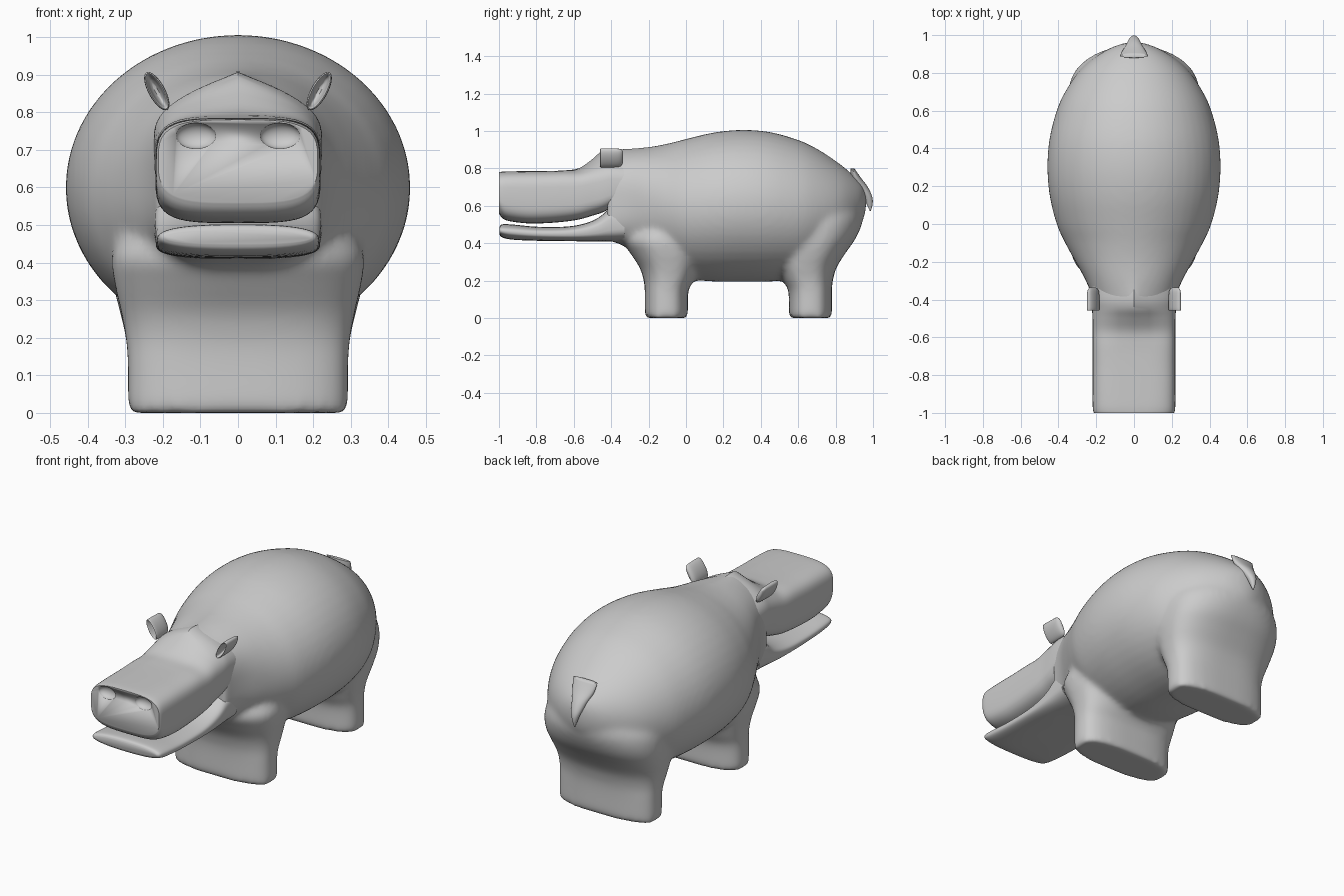
import bpy, bmesh, math
from mathutils import Matrix, Vector


def smooth_rows(rows, steps):
    """Catmull-Rom interpolation of section rows."""
    out = []
    for i in range(len(rows) - 1):
        a, b, c, d = (rows[max(0, min(len(rows) - 1, i + k))] for k in (-1, 0, 1, 2))
        for s in range(steps):
            t = s / steps
            out.append([0.5 * (2 * q + (r - p) * t + (2 * p - 5 * q + 4 * r - u) * t * t
                               + (3 * q - p - 3 * r + u) * t ** 3)
                        for p, q, r, u in zip(a, b, c, d)])
    return out + [list(rows[-1])]


def loft(bm, rows, axis='y', steps=4, count=48):
    """Rows: position, half width, low, high, squareness, ridge height."""
    rings = []
    for t, w, lo, hi, n, ridge in smooth_rows(rows, steps):
        w = max(w, 0.002)
        mid, half = (lo + hi - ridge) / 2, (hi - ridge - lo) / 2
        ring = []
        for k in range(count):
            ang = 2 * math.pi * k / count
            c, s = math.cos(ang), math.sin(ang)
            x = w * math.copysign(abs(c) ** (2 / n), c)
            f = math.copysign(abs(s) ** (2 / n), s)
            v = mid + half * f + ridge * (1 - abs(x) / w) * max(0, f)
            ring.append(bm.verts.new((x, t, v) if axis == 'y' else (x, v, t)))
        rings.append(ring)
    for r0, r1 in zip(rings, rings[1:]):
        for k in range(count):
            j = (k + 1) % count
            bm.faces.new((r0[k], r0[j], r1[j], r1[k]))
    bm.faces.new(rings[0])
    bm.faces.new(rings[-1])


def finish(bm, name, angle=40):
    bmesh.ops.recalc_face_normals(bm, faces=bm.faces)
    me = bpy.data.meshes.new(name)
    bm.to_mesh(me)
    bm.free()
    ob = bpy.data.objects.new(name, me)
    bpy.context.collection.objects.link(ob)
    bpy.ops.object.select_all(action='DESELECT')
    ob.select_set(True)
    bpy.context.view_layer.objects.active = ob
    bpy.ops.object.shade_smooth_by_angle(angle=math.radians(angle))
    return ob


# Barrel body with neck, blended with the two full-width leg slabs
bm = bmesh.new()
loft(bm, [(-.42, .218, .41, .905, 3.6, .09), (-.38, .224, .405, .906, 3.4, .08),
          (-.3, .255, .37, .907, 2.7, .04), (-.2, .31, .31, .914, 2.2, .01),
          (-.1, .365, .25, .932, 2, 0), (0, .41, .21, .957, 2, 0),
          (.15, .447, .195, .992, 2, 0), (.3, .459, .193, 1.006, 2, 0),
          (.45, .448, .195, .994, 2, 0), (.6, .41, .21, .952, 2, 0),
          (.7, .365, .25, .905, 2, 0), (.8, .298, .32, .84, 2, 0),
          (.87, .225, .40, .785, 2, 0), (.93, .13, .49, .727, 2, 0),
          (.958, .05, .56, .68, 2, 0), (.964, .004, .61, .63, 2, 0)])
loft(bm, [(0, .285, -.213, .003, 2.8, 0), (.012, .293, -.22, .01, 2.8, 0),
          (.14, .294, -.22, .012, 2.8, 0), (.2, .299, -.226, .04, 2.7, 0),
          (.27, .312, -.248, .07, 2.6, 0), (.35, .33, -.30, .1, 2.4, 0),
          (.42, .335, -.34, .1, 2.2, 0), (.5, .3, -.3, .1, 2, 0)], 'z')
loft(bm, [(0, .285, .557, .773, 2.8, 0), (.012, .293, .55, .78, 2.8, 0),
          (.14, .294, .548, .78, 2.8, 0), (.2, .299, .52, .785, 2.7, 0),
          (.27, .315, .49, .805, 2.6, 0), (.35, .335, .47, .855, 2.5, 0),
          (.43, .345, .45, .91, 2.4, 0), (.52, .34, .45, .945, 2.1, 0),
          (.6, .3, .45, .94, 2, 0)], 'z')
body = finish(bm, "body_and_legs", 60)
rm = body.modifiers.new("Blend", 'REMESH')
rm.mode, rm.voxel_size, rm.use_smooth_shade = 'VOXEL', .014, True
sm = body.modifiers.new("Soften", 'SMOOTH')
sm.factor, sm.iterations = .5, 14

# Muzzle with upper lip and brow
bm = bmesh.new()
loft(bm, [(-1.0, .212, .56, .78, 3.4, 0), (-.985, .217, .537, .782, 3.6, 0),
          (-.95, .219, .519, .784, 3.8, 0), (-.85, .22, .506, .785, 4, 0),
          (-.75, .22, .507, .786, 4, 0), (-.65, .22, .515, .789, 4, 0),
          (-.57, .22, .527, .802, 4, .015), (-.5, .22, .547, .85, 4, .05),
          (-.45, .222, .563, .893, 4, .085), (-.4, .224, .585, .907, 4, .09),
          (-.33, .225, .6, .9, 3.4, .08)])
muzzle = finish(bm, "muzzle")

# Nostril hollows
bm = bmesh.new()
for side in (-1, 1):
    bmesh.ops.create_uvsphere(bm, u_segments=32, v_segments=20, radius=1,
                              matrix=Matrix.Translation((side * .112, -1.0, .737))
                              @ Matrix.Diagonal((.053, .03, .034, 1)))
cutter = finish(bm, "nostril_cutter")
cutter.hide_render = True
cutter.hide_set(True)
cut = muzzle.modifiers.new("Nostrils", 'BOOLEAN')
cut.operation, cut.object = 'DIFFERENCE', cutter

# Lower jaw
bm = bmesh.new()
loft(bm, [(-.998, .195, .45, .485, 2.4, 0), (-.985, .21, .432, .5, 2.5, 0),
          (-.93, .216, .419, .5, 2.6, 0), (-.8, .217, .413, .488, 2.8, 0),
          (-.65, .218, .411, .488, 3, 0), (-.55, .219, .41, .503, 3.2, 0),
          (-.47, .22, .41, .535, 3.4, 0), (-.4, .222, .409, .59, 3.6, 0),
          (-.33, .225, .41, .6, 3.4, 0)])
finish(bm, "lower_jaw", 60)

# Cupped ears, open at the front
for side, label in ((-1, "left"), (1, "right")):
    bm = bmesh.new()
    loft(bm, [(-.41, .004, -.02, .02, 2, 0), (-.425, .011, -.04, .04, 2, 0),
              (-.452, .015, -.049, .049, 2, 0), (-.458, .019, -.055, .055, 2, 0),
              (-.44, .022, -.057, .057, 2, 0), (-.38, .021, -.056, .056, 2, 0),
              (-.35, .016, -.05, .053, 2, 0), (-.337, .006, -.03, .04, 2, 0)],
         steps=3, count=28)
    ear = finish(bm, "ear_" + label, 60)
    ear.location = (side * .216, 0, .856)
    ear.rotation_euler = (0, side * math.radians(29), 0)

# Short pointed tail
bm = bmesh.new()
loft(bm, [(.80, .075, .88, .90, 2, 0), (.75, .065, .88, .935, 2, 0),
          (.70, .045, .90, .972, 2, 0), (.65, .028, .945, .995, 2, 0),
          (.61, .015, .965, .998, 2, 0), (.572, .003, .983, .988, 2, 0)],
     'z', count=24)
finish(bm, "tail", 60)
